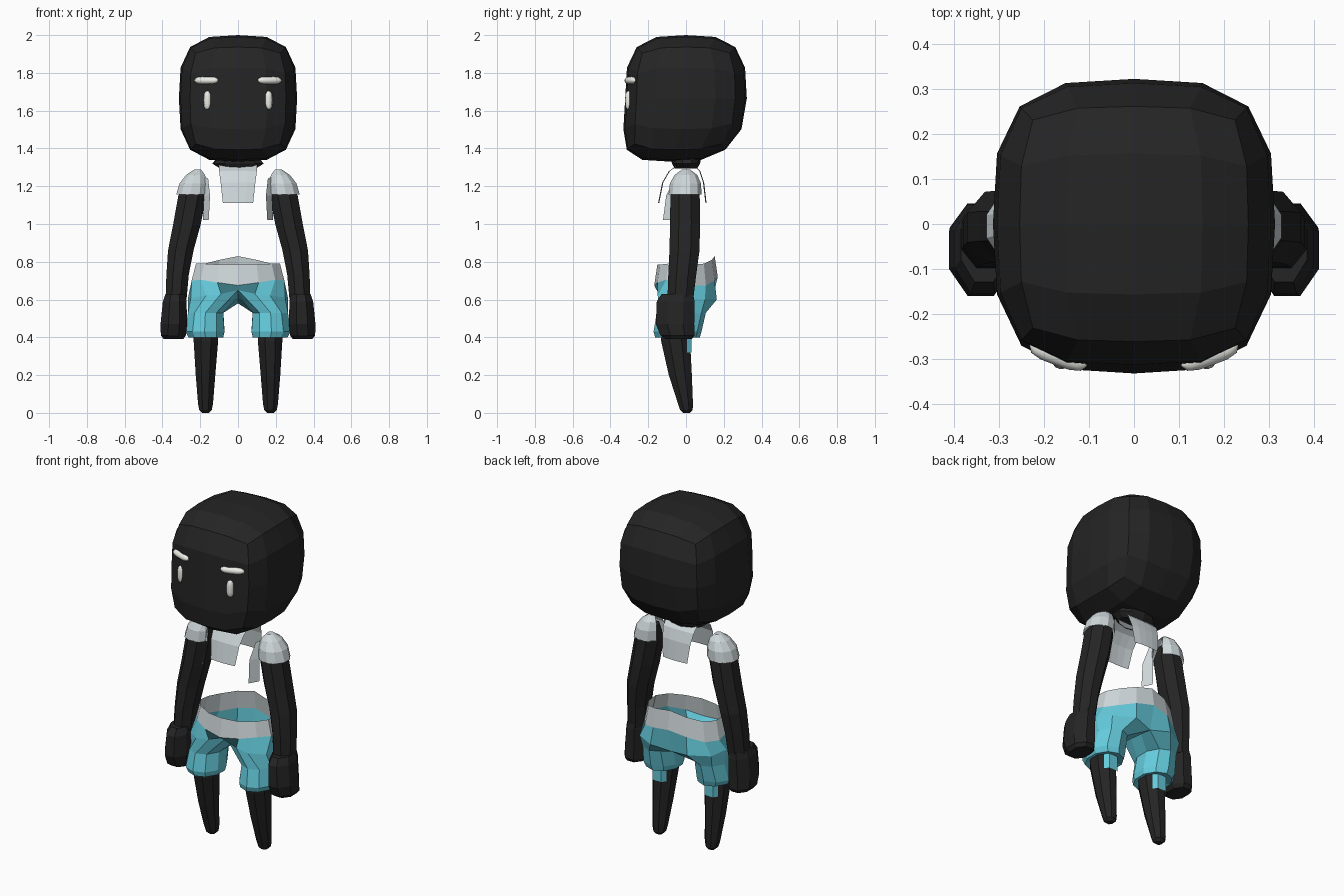
import bpy, bmesh
from math import sin, cos, radians, pi

if "Cube" in bpy.data.objects:
    bpy.data.objects.remove(bpy.data.objects["Cube"])


def material(name, rgb):
    m = bpy.data.materials.new(name)
    m.diffuse_color = (*rgb, 1)
    m.use_nodes = True
    m.node_tree.nodes["Principled BSDF"].inputs["Base Color"].default_value = m.diffuse_color
    return m


DARK = material("dark", (0.018, 0.018, 0.018))
CLOTH = material("pale_cloth", (0.62, 0.68, 0.70))
CYAN = material("cyan", (0.13, 0.60, 0.72))
IVORY = material("ivory", (0.85, 0.85, 0.80))


def finish(name, bm, mat, mirror=False):
    bmesh.ops.recalc_face_normals(bm, faces=bm.faces)
    me = bpy.data.meshes.new(name)
    bm.to_mesh(me)
    bm.free()
    me.materials.append(mat)
    ob = bpy.data.objects.new(name, me)
    bpy.context.collection.objects.link(ob)
    if mirror:
        ob.modifiers.new("mirror", 'MIRROR').merge_threshold = 0.001
    return ob


def loft(name, rings, mat, closed=True, cap_start=False, cap_end=False, mirror=True):
    """Skin rows of points; closed joins each row into a loop."""
    bm = bmesh.new()
    rows = [[bm.verts.new(p) for p in r] for r in rings]
    n = len(rows[0])
    for a, b in zip(rows, rows[1:]):
        for i in range(n if closed else n - 1):
            j = (i + 1) % n
            bm.faces.new((a[i], a[j], b[j], b[i]))
    if cap_start:
        bm.faces.new(rows[0])
    if cap_end:
        bm.faces.new(rows[-1])
    return finish(name, bm, mat, mirror)


def ring(z, cx, cy, rx, ry, n=8, start=22.5, sweep=360):
    """Ellipse, or an arc with n + 1 points if sweep is below 360."""
    count = n if sweep == 360 else n + 1
    angles = [radians(start + sweep * i / n) for i in range(count)]
    return [(cx + rx * cos(a), cy + ry * sin(a), z) for a in angles]


# Head: gridded cube pushed to a rounded box, jaw pulled forward
bm = bmesh.new()
bmesh.ops.create_cube(bm, size=2)
bmesh.ops.subdivide_edges(bm, edges=bm.edges, cuts=3, use_grid_fill=True)
for v in bm.verts:
    k = sum(abs(c) ** 3.3 for c in v.co) ** (-1 / 3.3)
    x, y, z = v.co * k
    shift = -0.08 * min(z, 0) ** 2
    v.co = (0.313 * x, 0.322 * y + shift, 1.665 + 0.335 * z)
finish("head", bm, DARK)


# Face features: flattened smooth ellipsoids
def bead(name, loc, scale, rot):
    for side in (-1, 1):
        bpy.ops.mesh.primitive_uv_sphere_add(
            segments=12, ring_count=8, radius=1,
            location=(side * loc[0], loc[1], loc[2]), rotation=(0, 0, side * rot))
        ob = bpy.context.object
        ob.name = name
        ob.scale = scale
        # square off the ends so the shape reads as a capsule
        axis = 0 if scale[0] > scale[2] else 2
        for v in ob.data.vertices:
            c = v.co[axis]
            f = (1 - abs(c) ** 4) ** 0.5 / max((1 - c * c) ** 0.5, 1e-3) if abs(c) < 0.99 else 1
            for i in range(3):
                if i != axis:
                    v.co[i] *= f
        bpy.ops.object.shade_smooth()
        ob.data.materials.append(IVORY)


bead("eyebrow", (0.168, -0.292, 1.76), (0.068, 0.022, 0.02), radians(20))
bead("eye", (0.162, -0.304, 1.655), (0.02, 0.018, 0.05), radians(10))

# Neck funnel
loft("neck", [ring(1.355, 0, 0, 0.11, 0.08, 10), ring(1.32, 0, 0, 0.14, 0.075, 10),
              ring(1.295, 0, 0, 0.10, 0.06, 10)], DARK, mirror=False)

# Shirt front and back bibs
front = [(0.10, -0.035, 1.315), (0.10, -0.085, 1.28), (0.092, -0.12, 1.22), (0.08, -0.142, 1.11)]
back = [(0.10, 0.035, 1.315), (0.10, 0.07, 1.28), (0.092, 0.09, 1.22), (0.08, 0.103, 1.11)]
for name, prof, bow in (("shirt_front", front, -0.006), ("shirt_back", back, 0.006)):
    loft(name, [[(0, y + bow, z), (w * 0.5, y + bow * 0.8, z), (w, y, z)] for w, y, z in prof],
         CLOTH, closed=False)

# Sleeve caps, open on the inner side, with a hanging side flap
sleeve = [(1.155, 0.243, -0.005, 0.088, 0.088), (1.215, 0.234, -0.003, 0.079, 0.083),
          (1.26, 0.222, 0, 0.055, 0.06), (1.288, 0.213, 0, 0.02, 0.022)]
loft("sleeve", [ring(*s, n=9, start=-150, sweep=300) for s in sleeve], CLOTH,
     closed=False, cap_end=True)
loft("shirt_side", [[(0.158, -0.06, 1.24), (0.175, -0.045, 1.25)],
                    [(0.148, -0.105, 1.15), (0.180, -0.055, 1.15)],
                    [(0.155, -0.122, 1.02), (0.186, -0.065, 1.02)]], CLOTH, closed=False)

# Arms and mitten hands
arm = [(1.23, 0.222, 0, 0.04, 0.045), (1.15, 0.242, -0.005, 0.08, 0.084),
       (1.0, 0.270, -0.005, 0.079, 0.086), (0.86, 0.303, -0.008, 0.073, 0.086),
       (0.73, 0.320, -0.02, 0.064, 0.080), (0.60, 0.328, -0.03, 0.06, 0.074)]
loft("arm", [ring(*a) for a in arm], DARK, cap_start=True, cap_end=True)
hand = [(0.63, 0.333, -0.045, 0.055, 0.09), (0.59, 0.335, -0.055, 0.068, 0.108),
        (0.47, 0.340, -0.058, 0.076, 0.110), (0.41, 0.342, -0.045, 0.072, 0.098),
        (0.39, 0.342, -0.038, 0.055, 0.075)]
loft("hand", [ring(*h) for h in hand], DARK, cap_start=True, cap_end=True)

# Legs tapering to rounded tips, with a cyan patch behind each knee
leg = [(0.50, 0.17, -0.055, 0.072, 0.085), (0.38, 0.17, -0.055, 0.070, 0.083),
       (0.20, 0.172, -0.03, 0.056, 0.066), (0.05, 0.172, -0.003, 0.043, 0.043),
       (0.015, 0.172, 0.002, 0.036, 0.036), (0, 0.172, 0.003, 0.02, 0.02)]
loft("leg", [ring(*s) for s in leg], DARK, cap_start=True, cap_end=True)
loft("knee_patch", [[(0.125, 0.005, z), (0.142, 0.03, z), (0.198, 0.03, z), (0.215, 0.005, z)]
                    for z in (0.42, 0.32)], CYAN, closed=False)

# Waistband: half loop from front centre to back centre
low_z = (0.675, 0.69, 0.705, 0.70, 0.675, 0.675, 0.70, 0.72)
top_z = (0.785, 0.785, 0.79, 0.79, 0.785, 0.79, 0.81, 0.83)


def half_loop(zs, rx, ry):
    return [(rx * cos(-pi / 2 + k * pi / 7), ry * sin(-pi / 2 + k * pi / 7), z)
            for k, z in enumerate(zs)]


waist = half_loop(low_z, 0.252, 0.168)
loft("waistband", [half_loop(top_z, 0.228, 0.152), waist], CLOTH, closed=False)

# Shorts: hips open at the top, then two legs split at the crotch
hip = [(0, -0.11, 0.65), (0.09, -0.145, 0.63), (0.17, -0.15, 0.62), (0.25, -0.09, 0.61),
       (0.264, 0.0, 0.61), (0.235, 0.10, 0.60), (0.12, 0.163, 0.60), (0, 0.135, 0.58)]
saddle = [(0, 0.05, 0.61), (0, -0.04, 0.64)]
loft("shorts_hips", [waist, hip], CYAN, closed=False)
tubes = [(0.53, 0.171, -0.025, 0.098, 0.130), (0.43, 0.175, -0.045, 0.109, 0.127),
         (0.40, 0.170, -0.045, 0.096, 0.118), (0.41, 0.170, -0.055, 0.065, 0.078)]
loft("shorts_legs", [hip + saddle] + [ring(*t, n=10, start=-125) for t in tubes], CYAN)
